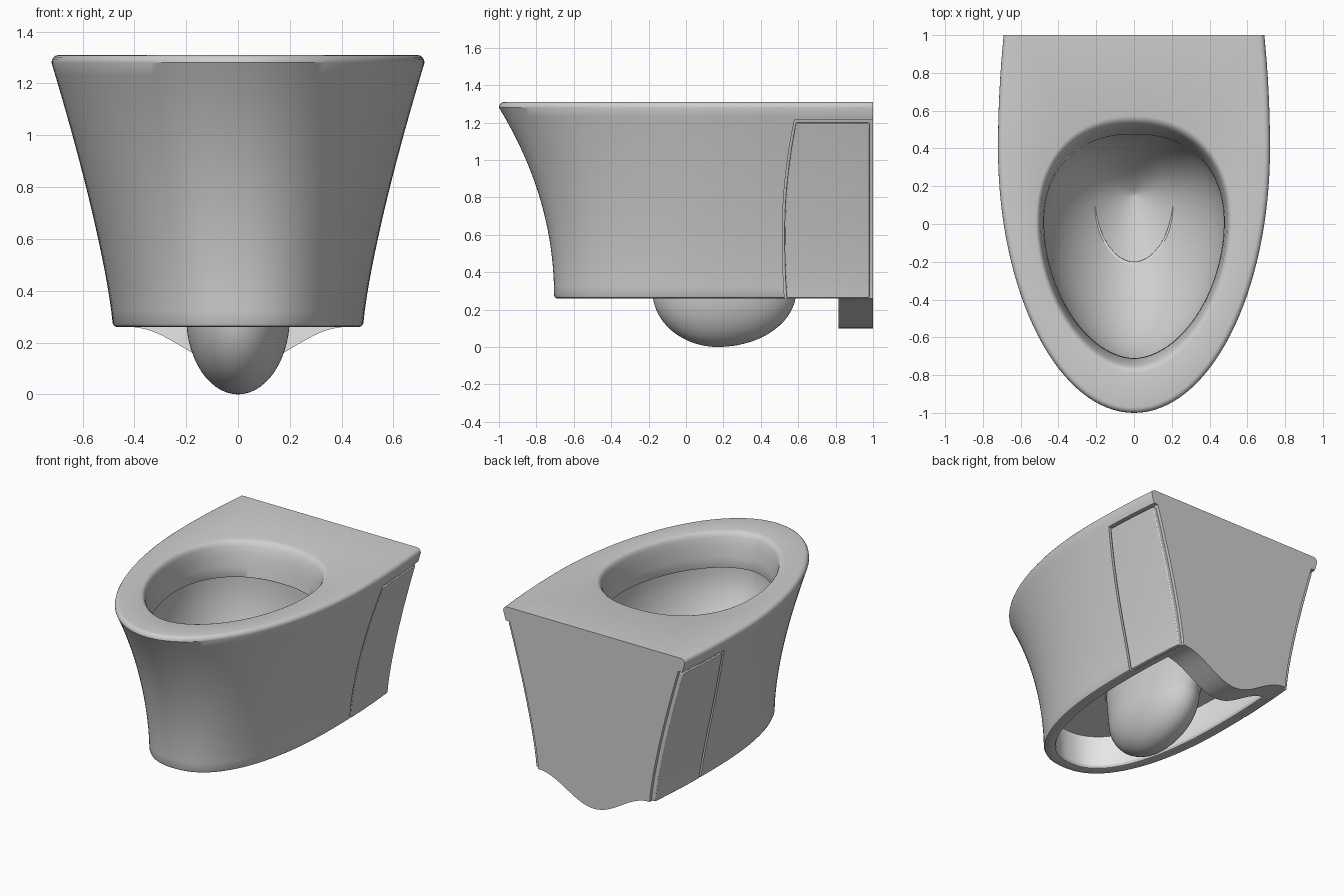
import bpy, bmesh, math
from math import sin, cos, pi

if "Cube" in bpy.data.objects:
    bpy.data.objects.remove(bpy.data.objects["Cube"])

ZB, ZT = 0.26, 1.28          # bottom rim, start of the rounded top edge


def material(name, v):
    m = bpy.data.materials.new(name)
    m.diffuse_color = (v, v, v, 1)
    m.use_nodes = True
    m.node_tree.nodes["Principled BSDF"].inputs["Base Color"].default_value = m.diffuse_color
    return m


GREY = material("ceramic grey", 0.62)
WHITE = material("cavity white", 0.9)


def make(name, bm):
    bmesh.ops.recalc_face_normals(bm, faces=bm.faces[:])
    me = bpy.data.meshes.new(name)
    bm.to_mesh(me)
    bm.free()
    ob = bpy.data.objects.new(name, me)
    bpy.context.collection.objects.link(ob)
    me.materials.append(GREY)
    me.materials.append(WHITE)
    return ob


def activate(ob):
    bpy.ops.object.select_all(action='DESELECT')
    ob.select_set(True)
    bpy.context.view_layer.objects.active = ob


def smooth(ob, deg=32):
    activate(ob)
    bpy.ops.object.shade_smooth_by_angle(angle=math.radians(deg))


def rise(z):
    return min(max((z - ZB) / (ZT - ZB), 0), 1)


def half_width(z):
    return 0.483 + 0.237 * rise(z) ** 1.3


def side_x(y, z):
    return half_width(z) - 0.03 * ((y - 0.4) / 0.6) ** 2


# Body outline at height z: rounded nose, nearly straight sides, flat back
def ring(z, inset=0.0, yb=1.0):
    t = rise(z)
    w = half_width(z) - inset
    yf = -0.705 - 0.295 * t ** 2.1 + inset
    e = 2 / (2.35 - 0.35 * t)
    half = []
    for i in range(33):
        a = pi / 2 * i / 32
        half.append((w * sin(a) ** e, 0.4 - (0.4 - yf) * max(cos(a), 0) ** e))
    for j in range(1, 9):
        y = 0.4 + (yb - 0.4) * j / 8
        half.append((side_x(y, z) - inset, y))
    xe = half[-1][0]
    half += [(xe * (1 - j / 8), yb) for j in range(1, 9)]
    return [(x, y, z) for x, y in half] + [(-x, y, z) for x, y in half[-2:0:-1]]


DIRS = [math.atan2(y, x) for x, y, _ in ring(1.31)]


# Egg-shaped outline using the same point directions as the body outline
def egg(z, a, yf, yb, cy=0.0, nf=1.85, nb=2.25):
    pts = []
    for d in DIRS:
        c, s = cos(d), sin(d)
        n, b = (nb, yb - cy) if s > 0 else (nf, cy - yf)
        r = 1 / ((abs(c) / a) ** n + (abs(s) / b) ** n) ** (1 / n)
        pts.append((r * c, cy + r * s, z))
    return pts


chain = []
# Rounded trap below
for k in range(15):
    s = pi / 2 * (1 - k / 14)
    f = max(cos(s), 0.02)
    chain.append(egg(0.3 - 0.3 * sin(s), 0.2 * f, 0.17 - 0.35 * f,
                     0.17 + 0.42 * f, 0.17, 2, 2))
chain.append(egg(0.4, 0.205, -0.19, 0.66, 0.17, 2, 2))
chain.append(egg(0.5, 0.21, -0.2, 0.72, 0.17, 2, 2))
# Cavity ceiling and wall
cav0 = len(chain) - 1
chain += [ring(0.5, 0.08, 0.82), ring(0.39, 0.08, 0.82), ring(0.28, 0.08, 0.82)]
cav1 = len(chain) - 1
# Bottom rim
chain += [ring(0.264, 0.073, 0.82), ring(0.26, 0.06, 0.82), ring(0.26, 0.014),
          ring(0.264, 0.005), ring(0.275, 0)]
# Outer skirt
chain += [ring(0.275 + (ZT - 0.275) * k / 20) for k in range(1, 21)]
# Rounded top edge
chain += [ring(1.292, 0.002), ring(1.302, 0.009), ring(1.308, 0.018), ring(1.31, 0.03)]
# Opening with a soft lip and undercut
for z, a, yf, yb in [(1.31, .52, -.79, .57), (1.306, .51, -.775, .555),
                     (1.295, .501, -.762, .54), (1.275, .495, -.75, .525),
                     (1.22, .487, -.733, .505), (1.15, .48, -.72, .488),
                     (1.085, .476, -.71, .475), (1.08, .478, -.712, .477),
                     (1.08, .492, -.727, .492)]:
    chain.append(egg(z, a, yf, yb))
# Bowl interior
for k in range(1, 21):
    s = pi / 2 * k / 20
    f = max(cos(s), 0.0) ** 1.5 + 0.004
    cy = 0.15 * (1 - f)
    chain.append(egg(1.08 - 0.7 * sin(s), 0.49 * f, cy - 0.725 * f, cy + 0.49 * f, cy))

bm = bmesh.new()
loops = [[bm.verts.new(p) for p in r] for r in chain]
n = len(DIRS)
for i, (a, b) in enumerate(zip(loops, loops[1:])):
    for k in range(n):
        f = bm.faces.new((a[k], a[(k + 1) % n], b[(k + 1) % n], b[k]))
        f.material_index = 1 if cav0 <= i < cav1 else 0
bm.faces.new(loops[0])
bm.faces.new(loops[-1])
body = make("toilet_body", bm)


# Curved slab following the side of the body, used for recess and cover
def slab(name, sign, front, y1, z0, z1, d0, d1):
    bm = bmesh.new()
    ny, nz = 6, 20
    layers = []
    for d in (d0, d1):
        g = []
        for i in range(nz + 1):
            z = z0 + (z1 - z0) * i / nz
            ya = 0.515 + 0.062 * max((z - 0.6) / 0.6, 0) ** 2 \
                + 0.012 * max((0.6 - z) / 0.34, 0) ** 2 + front
            row = []
            for j in range(ny + 1):
                y = ya + (y1 - ya) * j / ny
                row.append(bm.verts.new((sign * (side_x(y, z) + d), y, z)))
            g.append(row)
        layers.append(g)
    p, q = layers
    for g in layers:
        for i in range(nz):
            for j in range(ny):
                bm.faces.new((g[i][j], g[i][j + 1], g[i + 1][j + 1], g[i + 1][j]))
    for i in range(nz):
        for j in (0, ny):
            bm.faces.new((p[i][j], p[i + 1][j], q[i + 1][j], q[i][j]))
    for j in range(ny):
        for i in (0, nz):
            bm.faces.new((p[i][j], p[i][j + 1], q[i][j + 1], q[i][j]))
    return make(name, bm)


# Side covers sitting in recesses
for side, sign in (("right", 1), ("left", -1)):
    cutter = slab("recess_cutter_" + side, sign, 0, 1.05, 0.2, 1.215, -0.03, 0.1)
    cutter.hide_render = True
    activate(body)
    mod = body.modifiers.new("recess", 'BOOLEAN')
    mod.operation = 'DIFFERENCE'
    mod.solver = 'EXACT'
    mod.object = cutter
    bpy.ops.object.modifier_apply(modifier=mod.name)
    bpy.data.objects.remove(cutter)
    cover = slab("side_cover_" + side, sign, 0.012, 0.98, 0.262, 1.2, -0.036, -0.002)
    bev = cover.modifiers.new("soft_edge", 'BEVEL')
    bev.width = 0.006
    bev.segments = 2
    bev.limit_method = 'ANGLE'
    bev.angle_limit = math.radians(50)
    smooth(cover)
smooth(body)

# Curved lobe hanging below the back wall
bm = bmesh.new()
W = 0.42
prof = [(W * (k / 20 - 1), 0) for k in range(41)]
prof = [(x, 0.26 - 0.16 * (0.5 + 0.5 * cos(pi * x / W))) for x, _ in prof]
prof += [(W, 0.29), (-W, 0.29)]
fr = [bm.verts.new((x, 0.815, z)) for x, z in prof]
bk = [bm.verts.new((x, 1.0, z)) for x, z in prof]
bm.faces.new(fr).material_index = 1
bm.faces.new(bk)
for k in range(len(prof)):
    m = (k + 1) % len(prof)
    bm.faces.new((fr[k], fr[m], bk[m], bk[k]))
smooth(make("back_lobe", bm))
